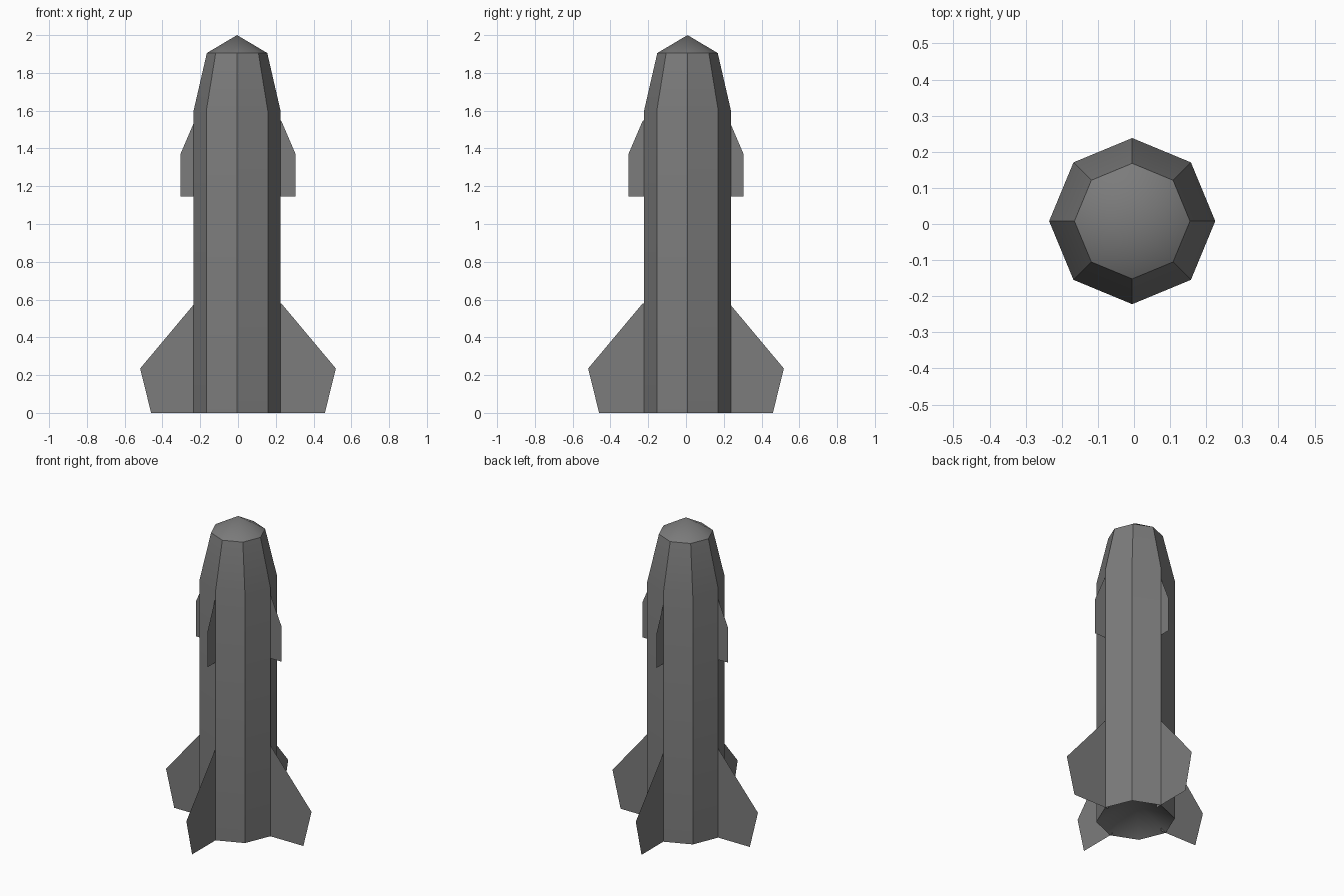
import bpy, bmesh, math
from mathutils import Matrix, Vector

if "Cube" in bpy.data.objects:
    bpy.data.objects.remove(bpy.data.objects["Cube"], do_unlink=True)

SIDES = 8
AXIS = Vector((-0.005, 0.008, 0))   # hull axis

grey = bpy.data.materials.new("hull grey")
grey.use_nodes = True
colour = (0.2, 0.2, 0.2, 1)
grey.diffuse_color = colour
grey.node_tree.nodes["Principled BSDF"].inputs["Base Color"].default_value = colour


def finish(name, bm):
    mesh = bpy.data.meshes.new(name)
    bm.to_mesh(mesh)
    bm.free()
    mesh.materials.append(grey)
    obj = bpy.data.objects.new(name, mesh)
    bpy.context.collection.objects.link(obj)
    return obj


def lathe(name, profile):
    """Turn (radius, z) points into a faceted solid; radius 0 makes a tip."""
    bm = bmesh.new()
    rings = []
    for r, z in profile:
        count = SIDES if r else 1
        rings.append([bm.verts.new(AXIS + Vector((r * math.cos(i * math.tau / SIDES),
                                                  r * math.sin(i * math.tau / SIDES), z)))
                      for i in range(count)])
    for low, high in zip(rings, rings[1:]):
        for i in range(SIDES):
            j = i + 1
            corners = [low[i % len(low)], low[j % len(low)],
                       high[j % len(high)], high[i % len(high)]]
            bm.faces.new(list(dict.fromkeys(corners)))
    bmesh.ops.recalc_face_normals(bm, faces=bm.faces)
    return finish(name, bm)


def fin(name, outline, turn):
    """Thin sheet fin from a (radius, z) outline, turned about the hull."""
    bm = bmesh.new()
    bm.faces.new([bm.verts.new((r, 0, z)) for r, z in outline])
    bm.transform(Matrix.Rotation(turn, 4, "Z"))
    # sheets lie in the planes through the hull axis
    along_x = abs(math.cos(turn)) > 0.5
    shift = Vector((0, AXIS.y, 0)) if along_x else Vector((AXIS.x, 0, 0))
    bm.transform(Matrix.Translation(shift))
    return finish(name, bm)


# Hull with recessed exhaust cone, tapered shoulder and pointed nose
hull = lathe("hull", [(0, 0.14), (0.23, 0), (0.23, 1.6), (0.16, 1.905), (0, 2)])

# Four tail fins and four upper fins
tail = [(0.2, 0), (0.46, 0), (0.518, 0.235), (0.229, 0.58), (0.2, 0.58)]
upper = [(0.2, 1.145), (0.305, 1.145), (0.305, 1.37), (0.23, 1.545), (0.2, 1.56)]
for i, side in enumerate(("left", "back", "right", "front")):
    fin(side + "_tail_fin", tail, i * math.pi / 2)
    fin(side + "_upper_fin", upper, i * math.pi / 2)

# Soft shading on the shallow edges only
bpy.ops.object.select_all(action="DESELECT")
hull.select_set(True)
bpy.context.view_layer.objects.active = hull
bpy.ops.object.shade_smooth_by_angle(angle=math.radians(30))
